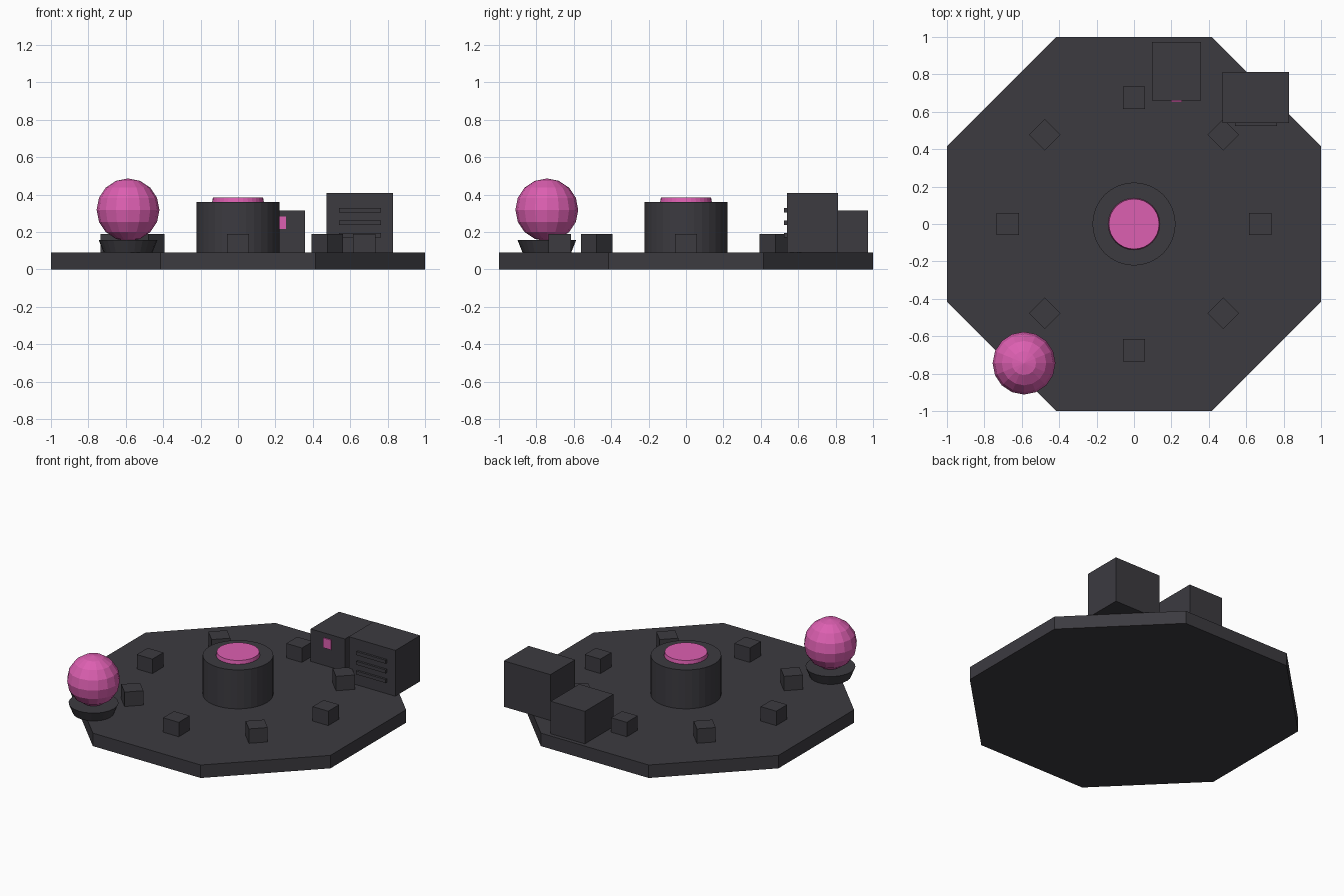
import bpy
import math

cube = bpy.data.objects.get("Cube")
if cube:
    bpy.data.objects.remove(cube, do_unlink=True)


def material(name, colour):
    m = bpy.data.materials.new(name)
    m.use_nodes = True
    m.diffuse_color = (*colour, 1)
    m.node_tree.nodes["Principled BSDF"].inputs["Base Color"].default_value = (*colour, 1)
    return m


CHARCOAL = material("charcoal", (0.045, 0.043, 0.051))
PINK = material("pink", (0.72, 0.115, 0.44))


def finish(name, mat):
    ob = bpy.context.object
    ob.name = name
    ob.data.materials.append(mat)
    return ob


def box(name, mat, x, y, z, turn=0):
    """Box from (low, high) extents on each axis, turned about its own centre."""
    centre = [sum(span) / 2 for span in (x, y, z)]
    bpy.ops.mesh.primitive_cube_add(size=1, location=centre, rotation=(0, 0, turn))
    ob = finish(name, mat)
    ob.scale = [span[1] - span[0] for span in (x, y, z)]
    return ob


def drum(name, mat, sides, r_low, r_top, z_low, z_top, at=(0, 0), turn=0):
    bpy.ops.mesh.primitive_cone_add(
        vertices=sides, radius1=r_low, radius2=r_top, depth=z_top - z_low,
        location=(*at, (z_low + z_top) / 2), rotation=(0, 0, turn))
    return finish(name, mat)


FLOOR = 0.09

# Octagonal platform
corner = 1 / math.cos(math.pi / 8)
drum("platform", CHARCOAL, 8, corner, corner, 0, FLOOR, turn=math.pi / 8)

# Central pedestal with its glowing disc
drum("pedestal", CHARCOAL, 32, 0.222, 0.222, FLOOR, 0.36)
drum("pedestal_disc", PINK, 32, 0.138, 0.134, 0.36, 0.385)

# Ring of eight small blocks facing the centre
for i in range(8):
    a = i * math.pi / 4
    cx, cy = 0.675 * math.cos(a), 0.675 * math.sin(a)
    box(f"ring_block_{i + 1}", CHARCOAL, (cx - 0.06, cx + 0.06),
        (cy - 0.06, cy + 0.06), (0.07, 0.19), a)

# Globe in a flared stand
stand = (-0.588, -0.744)
drum("globe_stand", CHARCOAL, 24, 0.13, 0.157, FLOOR, 0.157, at=stand)
bpy.ops.mesh.primitive_uv_sphere_add(
    segments=16, ring_count=8, radius=0.168, location=(*stand, 0.318))
finish("globe", PINK)

# Large cabinet with three vent slats
box("large_cabinet", CHARCOAL, (0.472, 0.83), (0.54, 0.812), (FLOOR, 0.408))
for i in range(3):
    z = 0.316 - i * 0.067
    box(f"vent_slat_{i + 1}", CHARCOAL, (0.54, 0.765), (0.525, 0.55), (z - 0.012, z + 0.012))

# Small cabinet with a lit panel
box("small_cabinet", CHARCOAL, (0.095, 0.358), (0.66, 0.972), (FLOOR, 0.315))
box("lit_panel", PINK, (0.197, 0.257), (0.652, 0.661), (0.215, 0.283))
